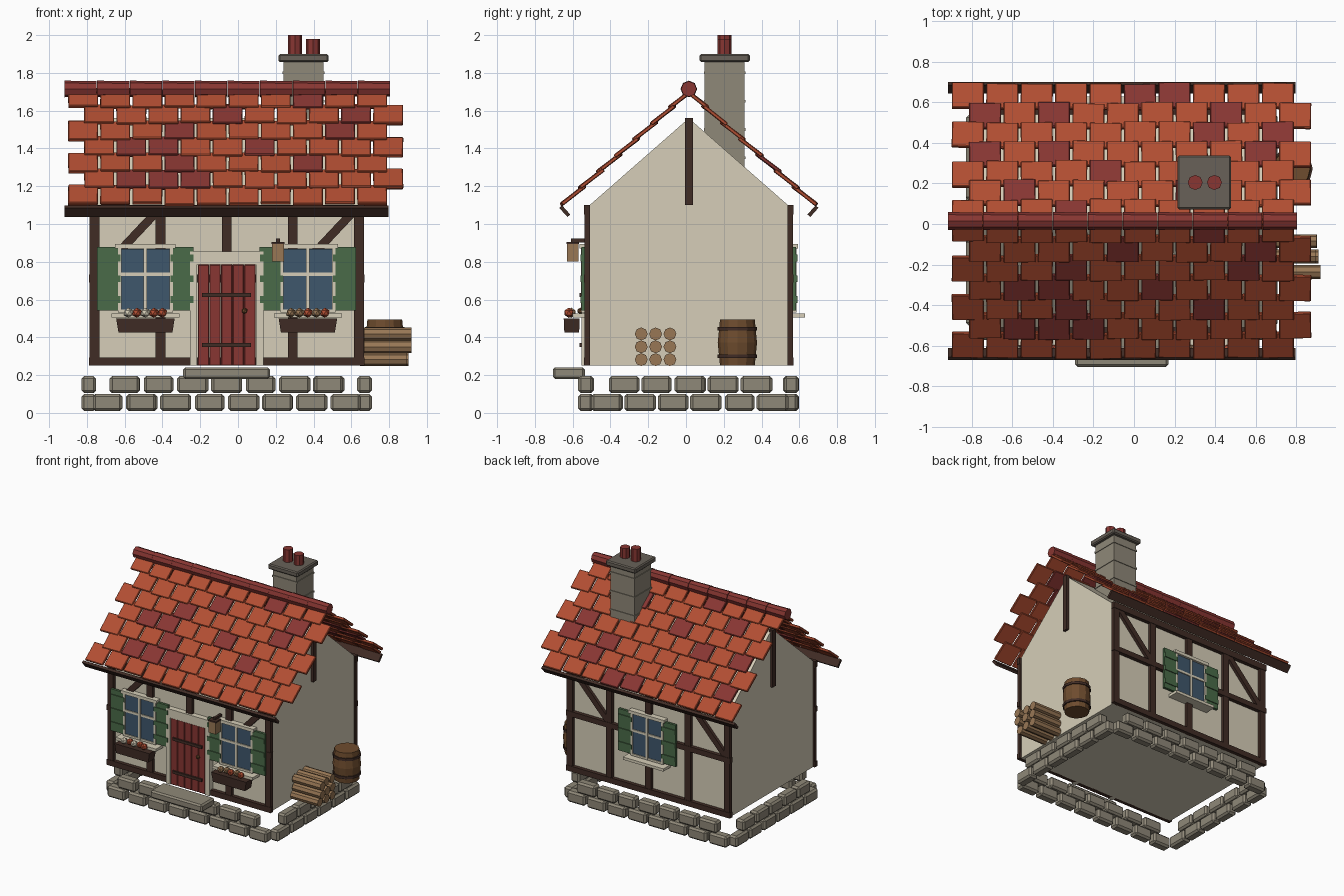
import bpy, bmesh, math, random
from mathutils import Matrix, Vector, Euler

random.seed(4)
if "Cube" in bpy.data.objects:
    bpy.data.objects.remove(bpy.data.objects["Cube"])


def material(name, rgb):
    lin = [((c / 255 + 0.055) / 1.055) ** 2.4 for c in rgb] + [1]
    m = bpy.data.materials.new(name)
    m.use_nodes = True
    m.diffuse_color = lin
    m.node_tree.nodes["Principled BSDF"].inputs["Base Color"].default_value = lin
    return m


CREAM = material("cream plaster", (214, 206, 184))
ORANGE = material("orange clay", (178, 78, 50))
MAROON = material("dark red", (136, 54, 50))
TIMBER = material("dark timber", (64, 44, 37))
STONE = material("stone", (143, 136, 120))
SLATE = material("dark stone", (104, 97, 88))
GREEN = material("shutter green", (74, 107, 72))
GLASS = material("blue glass", (63, 87, 108))
BROWN = material("barrel brown", (110, 76, 46))
TAN = material("tan wood", (152, 119, 85))

CX, CY = -0.06, 0.015        # house centre
HALF_Y = 0.525               # wall half depth
FLOOR, EAVE, PEAK = 0.25, 1.1, 1.56


class Part:
    """Collects simple solids into one named object."""

    def __init__(self, name, *mats, bevel=0):
        self.name, self.mats, self.bevel = name, mats, bevel
        self.bm = bmesh.new()

    def paint(self, verts, mi):
        for f in {f for v in verts for f in v.link_faces}:
            f.material_index = mi

    def box(self, loc, size, rot=(0, 0, 0), mi=0, taper=1):
        vs = bmesh.ops.create_cube(self.bm, size=1)["verts"]
        for v in vs:
            if v.co.z < 0:
                v.co.x *= taper
                v.co.y *= taper
        m = Matrix.LocRotScale(Vector(loc), Euler(rot), Vector(size))
        bmesh.ops.transform(self.bm, matrix=m, verts=vs)
        self.paint(vs, mi)
        return self

    def cone(self, loc, r1, r2, depth, n=8, rot=(0, 0, 0), mi=0):
        m = Matrix.LocRotScale(Vector(loc), Euler(rot), None)
        vs = bmesh.ops.create_cone(self.bm, cap_ends=True, segments=n, radius1=r1,
                                   radius2=r2, depth=depth, matrix=m)["verts"]
        self.paint(vs, mi)
        return self

    def ball(self, loc, r, mi=0):
        vs = bmesh.ops.create_icosphere(self.bm, subdivisions=1, radius=r,
                                        matrix=Matrix.Translation(loc))["verts"]
        self.paint(vs, mi)
        return self

    def done(self):
        me = bpy.data.meshes.new(self.name)
        self.bm.to_mesh(me)
        self.bm.free()
        for m in self.mats:
            me.materials.append(m)
        ob = bpy.data.objects.new(self.name, me)
        bpy.context.collection.objects.link(ob)
        if self.bevel:
            mod = ob.modifiers.new("Bevel", "BEVEL")
            mod.width, mod.segments = self.bevel, 1
        return ob


def out(side, d):
    """y at distance d outside the front (-1) or back (+1) wall."""
    return CY + side * (HALF_Y + d)


# Walls and gable prism
Part("walls", CREAM).box((CX, CY, (FLOOR + EAVE) / 2), (1.43, 2 * HALF_Y, EAVE - FLOOR)).done()
gable = Part("gable", CREAM)
ends = [[gable.bm.verts.new((CX + sx * 0.715, CY + y, z))
         for y, z in ((-HALF_Y, EAVE), (HALF_Y, EAVE), (0, PEAK))] for sx in (-1, 1)]
gable.bm.faces.new(ends[0][::-1])
gable.bm.faces.new(ends[1])
for i in range(3):
    j = (i + 1) % 3
    gable.bm.faces.new((ends[0][i], ends[0][j], ends[1][j], ends[1][i]))
bmesh.ops.recalc_face_normals(gable.bm, faces=gable.bm.faces[:])
gable.done()

# Timber frame on front and back, king posts on the gables
for side, label in ((-1, "front"), (1, "back")):
    t = Part(label + "_timber_frame", TIMBER)
    y = out(side, 0.012)
    for k in range(-2, 3):
        t.box((CX + k * 0.35, y, 0.675), (0.052, 0.03, 0.85))
    for z, h in ((0.272, 0.044), (0.712, 0.042), (1.075, 0.05)):
        t.box((CX, y + side * 0.003, z), (1.46, 0.03, h))
    for x in (CX - 0.525, CX + 0.525 - 0.01):
        t.box((x, y, 0.9), (0.045, 0.024, 0.46), (0, math.atan2(0.31, 0.33), 0))
    t.done()
posts = Part("gable_posts", TIMBER)
for sx in (-1, 1):
    posts.box((CX + sx * 0.72, CY, 1.33), (0.03, 0.042, 0.46))
posts.done()

# Foundation stones: two staggered rows on each side
stones = Part("foundation_stones", STONE, bevel=0.014)


def stone(x, y, z, along_x):
    w, j = 0.16 + random.uniform(-0.008, 0.008), random.uniform(-0.004, 0.004)
    size = (w, 0.078, 0.09) if along_x else (0.078, w, 0.09)
    stones.box((x, y + j, z), size)


for row, z in ((0, 0.055), (1, 0.15)):
    for k in range(8 - row):
        for y in (-0.53, 0.555):
            stone(-0.69 + 0.09 * row + 0.18 * k, y, z, True)
    for k in range(6 - row):
        for x in (-0.79, 0.67):
            stone(x, -0.42 + 0.09 * row + 0.176 * k, z, False)
stones.done()
Part("door_step", STONE, bevel=0.012).box((CX, -0.62, 0.21), (0.46, 0.17, 0.062)).done()

# Roof tiles: staggered rows, dark tiles listed per row from the eave up
SLOPE = math.radians(41.8)
LENGTH, PITCH = 0.155, 0.128
DARK = {-1: ["", "123", "37", "125", "38", "48", "7"],
        1: ["56", "027", "79", "028", "4", "16", "3"]}
for side, label in ((-1, "front"), (1, "back")):
    tiles = Part(label + "_roof_tiles", ORANGE, MAROON, bevel=0.004)
    down = Vector((0, side * math.cos(SLOPE), -math.sin(SLOPE)))
    for row in range(7):
        for k in range(10):
            d = 0.9 - PITCH * row - LENGTH / 2 + random.uniform(-0.006, 0.006)
            p = Vector((-0.82 + 0.17 * k + 0.085 * (row % 2), CY, 1.7)) + down * d
            tilt = math.radians(4 + random.uniform(-1, 1))
            tiles.box(p, (0.158, LENGTH, 0.02),
                      (-side * (SLOPE - tilt), 0, random.uniform(-0.02, 0.02)),
                      int(str(k) in DARK[side][row]))
    tiles.done()
    # Eave board set square to the slope
    Part(label + "_eave_board", TIMBER).box((CX, CY + side * 0.657, 1.068), (1.715, 0.02, 0.065),
                                            (-side * SLOPE, 0, 0)).done()

# Ridge caps
ridge = Part("ridge_caps", MAROON)
for k in range(10):
    ridge.cone((-0.833 + 0.1726 * k, CY, 1.715), 0.044, 0.041, 0.17, rot=(0, math.pi / 2, 0))
ridge.done()

# Chimney
ch = Part("chimney", STONE, SLATE)
CHX, CHY = 0.347, 0.205
ch.box((CHX, CHY, 1.53), (0.212, 0.212, 0.66))
for z in (1.35, 1.5, 1.65, 1.8):
    ch.box((CHX, CHY, z), (0.222, 0.222, 0.014))
ch.done()
Part("chimney_cap", SLATE, bevel=0.008).box((CHX, CHY, 1.878), (0.265, 0.265, 0.042)).done()
pots = Part("chimney_pots", MAROON)
for dx, top in ((-0.045, 2.0), (0.05, 1.98)):
    pots.cone((CHX + dx, CHY, (1.89 + top) / 2), 0.037, 0.037, top - 1.89)
pots.done()


# Windows with shutters and sill
def window(name, x, side):
    w = Part(name, CREAM, GLASS, GREEN)
    w.box((x, out(side, 0.022), 0.705), (0.265, 0.03, 0.325), mi=1)
    for dx in (-0.137, 0, 0.137):
        w.box((x + dx, out(side, 0.028), 0.705), (0.018, 0.034, 0.335))
    w.box((x, out(side, 0.027), 0.735), (0.27, 0.034, 0.018))
    w.box((x, out(side, 0.027), 0.54), (0.29, 0.034, 0.016))
    w.box((x, out(side, 0.03), 0.882), (0.32, 0.045, 0.025))
    w.box((x, out(side, 0.045), 0.515), (0.36, 0.09, 0.022))
    for s in (-1, 1):
        sx = x + s * 0.193
        w.box((sx, out(side, 0.032), 0.71), (0.125, 0.02, 0.335), mi=2)
        for z in (0.6, 0.71, 0.82):
            w.box((sx, out(side, 0.044), z), (0.122, 0.01, 0.035), mi=2)
    w.done()


window("front_window_right", CX - 0.43, -1)
window("front_window_left", CX + 0.43, -1)
window("back_window", CX, 1)

# Flower boxes
for name, x, order in (("right", CX - 0.43, (0, 1, 0, 1, 1)), ("left", CX + 0.43, (2, 2, 1, 2, 1))):
    Part("flower_box_" + name, TIMBER).box((x, -0.605, 0.463), (0.31, 0.085, 0.075), taper=0.92).done()
    fl = Part("flowers_" + name, CREAM, ORANGE, TAN)
    for k, c in enumerate(order):
        fl.ball((x - 0.09 + 0.045 * k, -0.62 + 0.012 * (k % 2), 0.53), 0.027, c)
    fl.done()

# Door, frame, straps and knob
frame = Part("door_frame", CREAM)
for s in (-1, 1):
    frame.box((CX + s * 0.175, out(-1, 0.022), 0.55), (0.038, 0.045, 0.6))
frame.box((CX, out(-1, 0.022), 0.82), (0.388, 0.045, 0.07))
frame.done()
door = Part("door_planks", MAROON, bevel=0.004)
for k in range(-2, 3):
    door.box((CX + k * 0.0615, out(-1, 0.02), 0.518), (0.06, 0.04, 0.535))
door.done()
iron = Part("door_straps", TIMBER)
for z in (0.36, 0.625):
    iron.box((CX, out(-1, 0.046), z), (0.26, 0.014, 0.022))
iron.done()
Part("door_knob", BROWN).ball((0.035, out(-1, 0.05), 0.54), 0.017).done()

# Lantern on a bracket
lamp = Part("lantern", TAN, TIMBER)
lamp.box((0.212, -0.6, 0.85), (0.062, 0.06, 0.095))
lamp.box((0.212, -0.6, 0.9), (0.07, 0.066, 0.012), mi=1)
lamp.box((0.212, -0.565, 0.912), (0.02, 0.085, 0.02), mi=1)
lamp.done()

# Barrel with hoops
barrel = Part("barrel", BROWN, TIMBER)
BX, BY = 0.777, 0.272
barrel.cone((BX, BY, 0.311), 0.092, 0.104, 0.122, 12)
barrel.cone((BX, BY, 0.433), 0.104, 0.092, 0.122, 12)
for z in (0.3, 0.445):
    barrel.cone((BX, BY, z), 0.105, 0.105, 0.02, 12, mi=1)
barrel.done()

# Log pile
logs = Part("log_pile", TAN)
for row in range(3):
    for k in range(3):
        logs.cone((0.785 + random.uniform(-0.015, 0.01), -0.237 + 0.076 * k, 0.282 + 0.068 * row),
                  0.034, 0.034, 0.25, rot=(0, math.pi / 2, 0))
logs.done()
